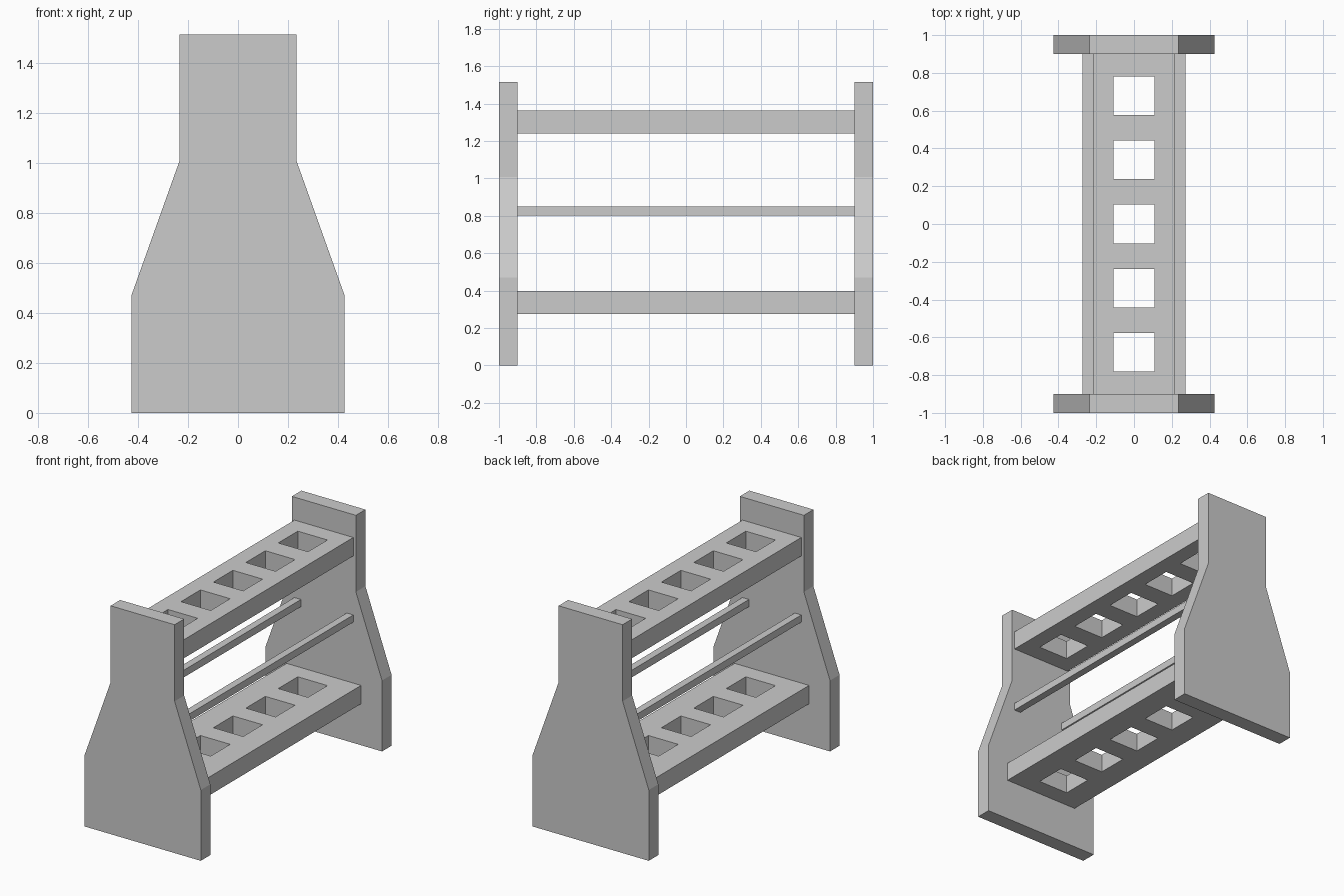
import bpy, bmesh

if "Cube" in bpy.data.objects:
    bpy.data.objects.remove(bpy.data.objects["Cube"])

def finish(name, bm):
    bmesh.ops.recalc_face_normals(bm, faces=bm.faces)
    me = bpy.data.meshes.new(name)
    bm.to_mesh(me)
    bm.free()
    ob = bpy.data.objects.new(name, me)
    bpy.context.collection.objects.link(ob)
    return ob

def extrude(bm, vec):
    # Give flat faces thickness, keeping the starting faces as the other side
    res = bmesh.ops.extrude_face_region(bm, geom=bm.faces[:], use_keep_orig=True)
    verts = [g for g in res["geom"] if isinstance(g, bmesh.types.BMVert)]
    bmesh.ops.translate(bm, verts=verts, vec=vec)

# End panels: tapered bottle-shaped profile
half = [(0.427, 0), (0.427, 0.47), (0.235, 1.007), (0.235, 1.515)]
profile = half + [(-x, z) for x, z in reversed(half)]

def end_panel(name, y):
    bm = bmesh.new()
    bm.faces.new([bm.verts.new((x, y, z)) for x, z in profile])
    extrude(bm, (0, 0.1, 0))
    finish(name, bm)

end_panel("front_end_panel", -1.0)
end_panel("back_end_panel", 0.9)

# Shelves: 3-column grid with five square openings left out of the middle
HOLE_X, HOLE_Y, PITCH = 0.109, 0.102, 0.34

def shelf(name, half_width, z0, z1):
    xs = [-half_width, -HOLE_X, HOLE_X, half_width]
    ys = [-0.9]
    for i in range(-2, 3):
        ys += [i * PITCH - HOLE_Y, i * PITCH + HOLE_Y]
    ys.append(0.9)
    bm = bmesh.new()
    grid = [[bm.verts.new((x, y, z0)) for x in xs] for y in ys]
    for j in range(len(ys) - 1):
        for i in range(3):
            if i == 1 and j % 2 == 1:
                continue
            bm.faces.new((grid[j][i], grid[j][i + 1],
                          grid[j + 1][i + 1], grid[j + 1][i]))
    extrude(bm, (0, 0, z1 - z0))
    finish(name, bm)

shelf("upper_shelf", 0.216, 1.24, 1.363)
shelf("lower_shelf", 0.273, 0.275, 0.397)

# Thin rails halfway up, one on each side
def rail(name, x):
    bm = bmesh.new()
    bmesh.ops.create_cube(bm, size=1)
    bmesh.ops.scale(bm, verts=bm.verts, vec=(0.048, 1.8, 0.048))
    bmesh.ops.translate(bm, verts=bm.verts, vec=(x, 0, 0.825))
    finish(name, bm)

rail("left_rail", -0.192)
rail("right_rail", 0.192)
